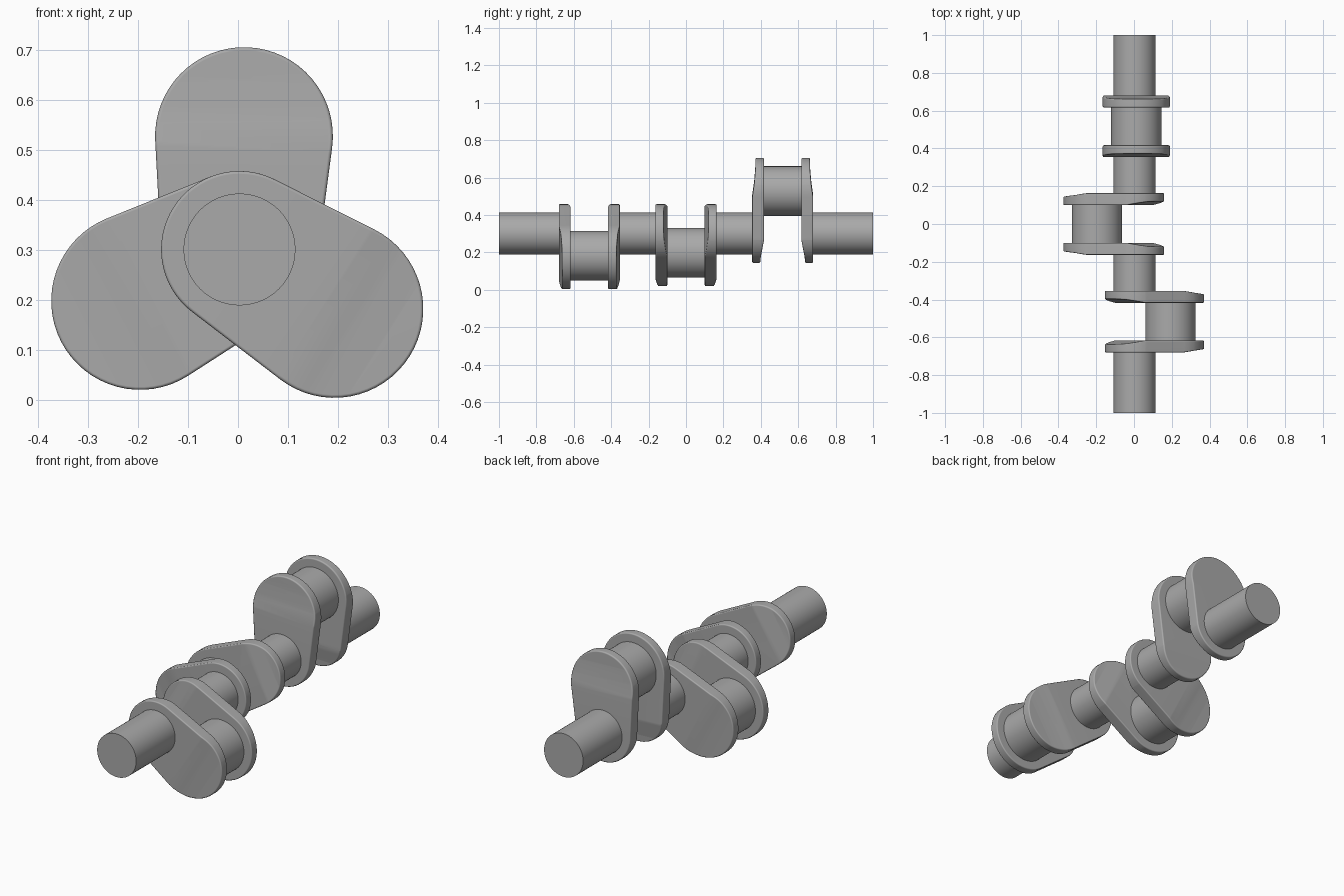
import bpy
import bmesh
import math
from mathutils import Vector, Matrix

if "Cube" in bpy.data.objects:
    bpy.data.objects.remove(bpy.data.objects["Cube"], do_unlink=True)

AXIS = Vector((0.003, 0, 0.301))       # main shaft centre line
SHAFT_R, PIN_R = 0.112, 0.133
SMALL_R, BIG_R = 0.157, 0.178          # web end radii
INNER, OUTER = 0.10, 0.163             # web faces, measured from the throw centre
OVERLAP = 0.01

steel = bpy.data.materials.new("steel grey")
steel.use_nodes = True
COLOUR = (0.4, 0.4, 0.4, 1)
steel.diffuse_color = COLOUR
steel.node_tree.nodes["Principled BSDF"].inputs["Base Color"].default_value = COLOUR


def finish(bm, name):
    """Turn a bmesh into a smooth shaded steel object."""
    bmesh.ops.recalc_face_normals(bm, faces=bm.faces)
    mesh = bpy.data.meshes.new(name)
    bm.to_mesh(mesh)
    bm.free()
    mesh.materials.append(steel)
    obj = bpy.data.objects.new(name, mesh)
    bpy.context.collection.objects.link(obj)
    bpy.ops.object.select_all(action='DESELECT')
    obj.select_set(True)
    bpy.context.view_layer.objects.active = obj
    bpy.ops.object.shade_smooth_by_angle(angle=math.radians(35))
    weighted = obj.modifiers.new("weighted normals", 'WEIGHTED_NORMAL')
    weighted.keep_sharp = True
    return obj


def cylinder(name, x, z, radius, y0, y1):
    bm = bmesh.new()
    place = Matrix.Translation((x, (y0 + y1) / 2, z)) @ Matrix.Rotation(math.pi / 2, 4, 'X')
    bmesh.ops.create_cone(bm, cap_ends=True, segments=64, radius1=radius,
                          radius2=radius, depth=y1 - y0, matrix=place)
    return finish(bm, name)


def ramp(t, points):
    """Piecewise linear lookup."""
    for (t0, v0), (t1, v1) in zip(points, points[1:]):
        if t <= t1:
            return v0 + (v1 - v0) * max(0, (t - t0) / (t1 - t0))
    return points[-1][1]


# Relief along the web, from the shaft end to the pin end
OUTER_RELIEF = [(0.20, 0), (0.27, 0.010), (0.34, 0.016), (0.41, 0.018)]
INNER_RELIEF = [(-0.16, 0.020), (-0.12, 0.017), (-0.03, 0)]


def web(name, px, pz, y, side):
    """Rounded tapering arm joining the shaft to a pin; side is -1 front, 1 back."""
    arm = Vector((px - AXIS.x, 0, pz - AXIS.z))
    length = arm.length
    along = arm.normalized()
    across = Vector((-along.z, 0, along.x))
    spread = math.acos((SMALL_R - BIG_R) / length)   # tangent angle of the two ends
    n = 32
    outline = []
    for i in range(n + 1):
        a = -spread + 2 * spread * i / n
        outline.append((length + BIG_R * math.cos(a), BIG_R * math.sin(a)))
    for i in range(n + 1):
        a = spread + 2 * (math.pi - spread) * i / n
        outline.append((SMALL_R * math.cos(a), SMALL_R * math.sin(a)))

    # Flat prism in arm coordinates: x along the arm, y outwards, z across
    bm = bmesh.new()
    base = bm.faces.new([bm.verts.new((t, INNER, s)) for t, s in outline])
    ext = bmesh.ops.extrude_face_region(bm, geom=[base], use_keep_orig=True)
    top = [v for v in ext["geom"] if isinstance(v, bmesh.types.BMVert)]
    bmesh.ops.translate(bm, verts=top, vec=(0, OUTER - INNER, 0))

    # Cut across at each crease, then lower the faces there
    for t, _ in OUTER_RELIEF[:-1] + INNER_RELIEF[1:]:
        bmesh.ops.bisect_plane(bm, geom=bm.verts[:] + bm.edges[:] + bm.faces[:],
                               plane_co=(t, 0, 0), plane_no=(1, 0, 0))
    for v in bm.verts:
        if v.co.y > (INNER + OUTER) / 2:
            v.co.y -= ramp(v.co.x, OUTER_RELIEF)
        else:
            v.co.y += ramp(v.co.x, INNER_RELIEF)

    # Soften the rims
    bmesh.ops.recalc_face_normals(bm, faces=bm.faces)
    rims = [e for e in bm.edges if e.calc_face_angle(0) > 1]
    bmesh.ops.bevel(bm, geom=rims, offset=0.011, segments=3, profile=0.5,
                    affect='EDGES', clamp_overlap=True)
    for v in bm.verts:
        t, out, s = v.co
        v.co = Vector((AXIS.x, y + side * out, AXIS.z)) + along * t + across * s
    return finish(bm, name)


# Throws: label, pin x, pin z, centre y
THROWS = [("front", 0.193, 0.182, -0.517),
          ("middle", -0.196, 0.198, 0.0),
          ("rear", 0.012, 0.528, 0.517)]

start = -1.0
for label, px, pz, y in THROWS:
    cylinder(label + "_journal", AXIS.x, AXIS.z, SHAFT_R, start, y - OUTER + OVERLAP)
    web(label + "_throw_front_web", px, pz, y, -1)
    cylinder(label + "_pin", px, pz, PIN_R, y - INNER - OVERLAP, y + INNER + OVERLAP)
    web(label + "_throw_back_web", px, pz, y, 1)
    start = y + OUTER - OVERLAP
cylinder("end_journal", AXIS.x, AXIS.z, SHAFT_R, start, 1.0)
